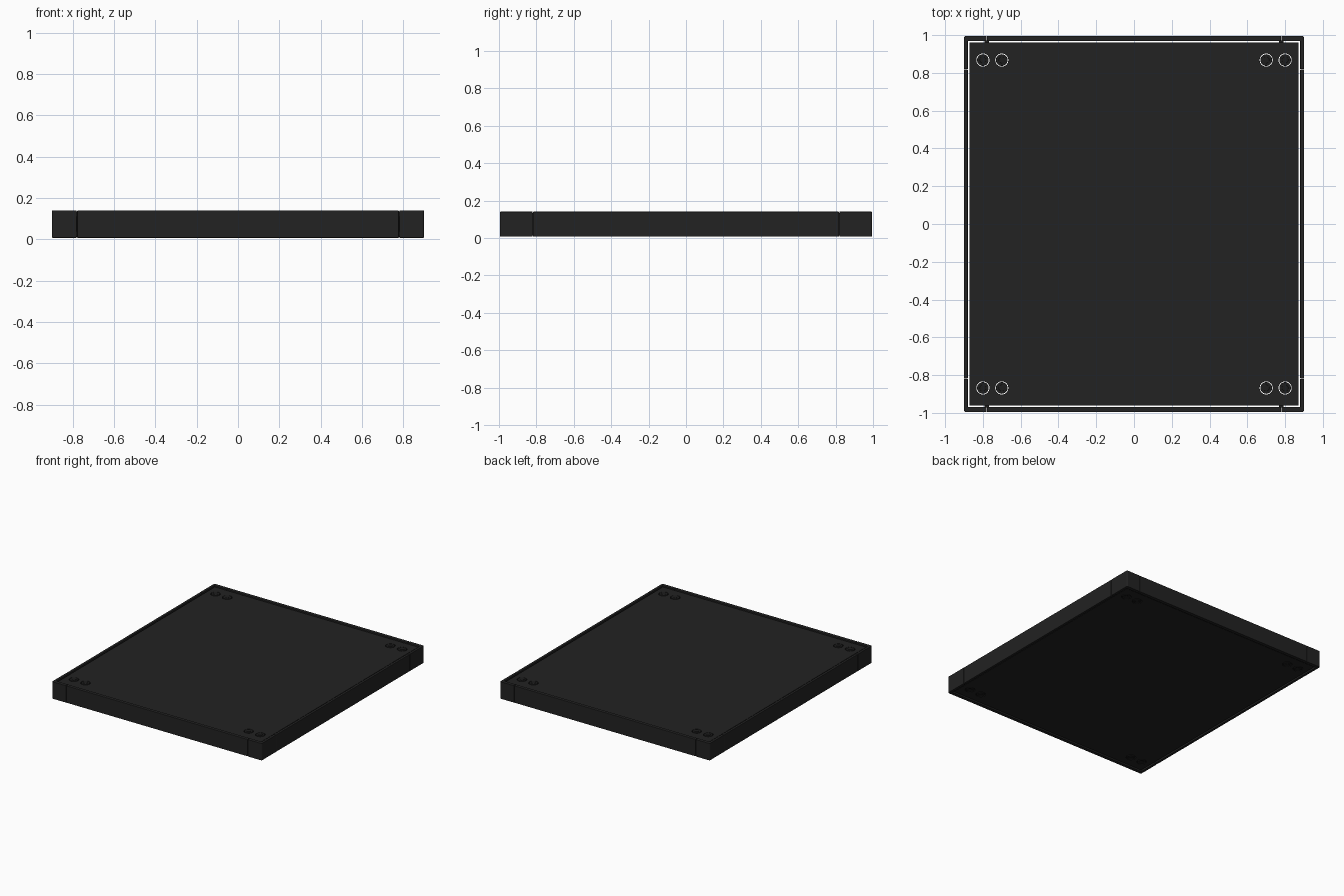
import bpy, bmesh, math

if "Cube" in bpy.data.objects:
    bpy.data.objects.remove(bpy.data.objects["Cube"])

Z0, Z1 = 0.008, 0.14        # underside and rim height
HX, HY = 0.90, 0.995        # outer half sizes
IX, IY = 0.880, 0.968       # inner face of the frame
PX, PY = 0.872, 0.960       # panel half sizes
CX, CY = 0.78, 0.82         # seams between rails and corner caps


def material(name, v):
    m = bpy.data.materials.new(name)
    m.diffuse_color = (v, v, v, 1)
    m.use_nodes = True
    m.node_tree.nodes["Principled BSDF"].inputs["Base Color"].default_value = m.diffuse_color
    return m


charcoal = material("charcoal", 0.016)
black = material("soft black", 0.0125)


def prism(name, pts, z0, z1, mat, bevel=0.0):
    bm = bmesh.new()
    base = bm.faces.new([bm.verts.new((x, y, z0)) for x, y in pts])
    ext = bmesh.ops.extrude_face_region(bm, geom=[base])
    for v in ext["geom"]:
        if isinstance(v, bmesh.types.BMVert):
            v.co.z = z1
    bmesh.ops.recalc_face_normals(bm, faces=bm.faces[:])
    me = bpy.data.meshes.new(name)
    bm.to_mesh(me)
    bm.free()
    me.materials.append(mat)
    ob = bpy.data.objects.new(name, me)
    bpy.context.collection.objects.link(ob)
    if bevel:
        b = ob.modifiers.new("soft edge", 'BEVEL')
        b.width, b.segments = bevel, 2
    return ob


def box(name, x0, x1, y0, y1, z0, z1, mat, bevel=0.0):
    return prism(name, [(x0, y0), (x1, y0), (x1, y1), (x0, y1)], z0, z1, mat, bevel)


def disc(name, x, y, r, z0, z1, mat, bevel=0.0, n=24):
    pts = [(x + r * math.cos(2 * math.pi * i / n), y + r * math.sin(2 * math.pi * i / n)) for i in range(n)]
    return prism(name, pts, z0, z1, mat, bevel)


# main panel, separated from the frame by a narrow slit
panel = box("panel", -PX, PX, -PY, PY, Z0 + 0.006, Z1 - 0.006, charcoal)

# rails along the four edges
g = 0.002
for s in (-1, 1):
    box("end_rail", -CX + g, CX - g, min(s * IY, s * HY), max(s * IY, s * HY), Z0, Z1, charcoal, 0.003)
    box("side_rail", min(s * IX, s * HX), max(s * IX, s * HX), -CY + g, CY - g, Z0, Z1, charcoal, 0.003)

# L-shaped corner caps with a clipped outer corner, and bolts in open holes
c = 0.008
cutters = []
for sx in (-1, 1):
    for sy in (-1, 1):
        pts = [(CX, HY), (CX, IY), (IX, IY), (IX, CY), (HX, CY), (HX, HY - c),
               (HX - 0.3 * c, HY - 0.3 * c), (HX - c, HY)]
        prism("corner_cap", [(sx * x, sy * y) for x, y in pts], Z0, Z1, charcoal, 0.002)
        for x in (0.70, 0.80):
            y = 0.868 * sy
            cutters.append(disc("bolt_hole_cutter", sx * x, y, 0.035, -0.1, 0.3, black))
            disc("bolt", sx * x, y, 0.031, Z0 + 0.004, Z1 - 0.004, black, 0.003)
            disc("bolt_head", sx * x, y, 0.017, Z0 + 0.001, Z1 - 0.001, black, 0.002)

# small locating bars join panel and frame at the seams
for sx in (-1, 1):
    for sy in (-1, 1):
        box("locating_bar", sx * CX - 0.012, sx * CX + 0.012, sy * 0.964 - 0.008, sy * 0.964 + 0.008,
            Z0 + 0.03, Z1 - 0.03, black)

# cut the bolt holes
for cut in cutters:
    m = panel.modifiers.new("hole", 'BOOLEAN')
    m.operation, m.solver, m.object = 'DIFFERENCE', 'EXACT', cut
    cut.hide_render = True
    cut.hide_set(True)
